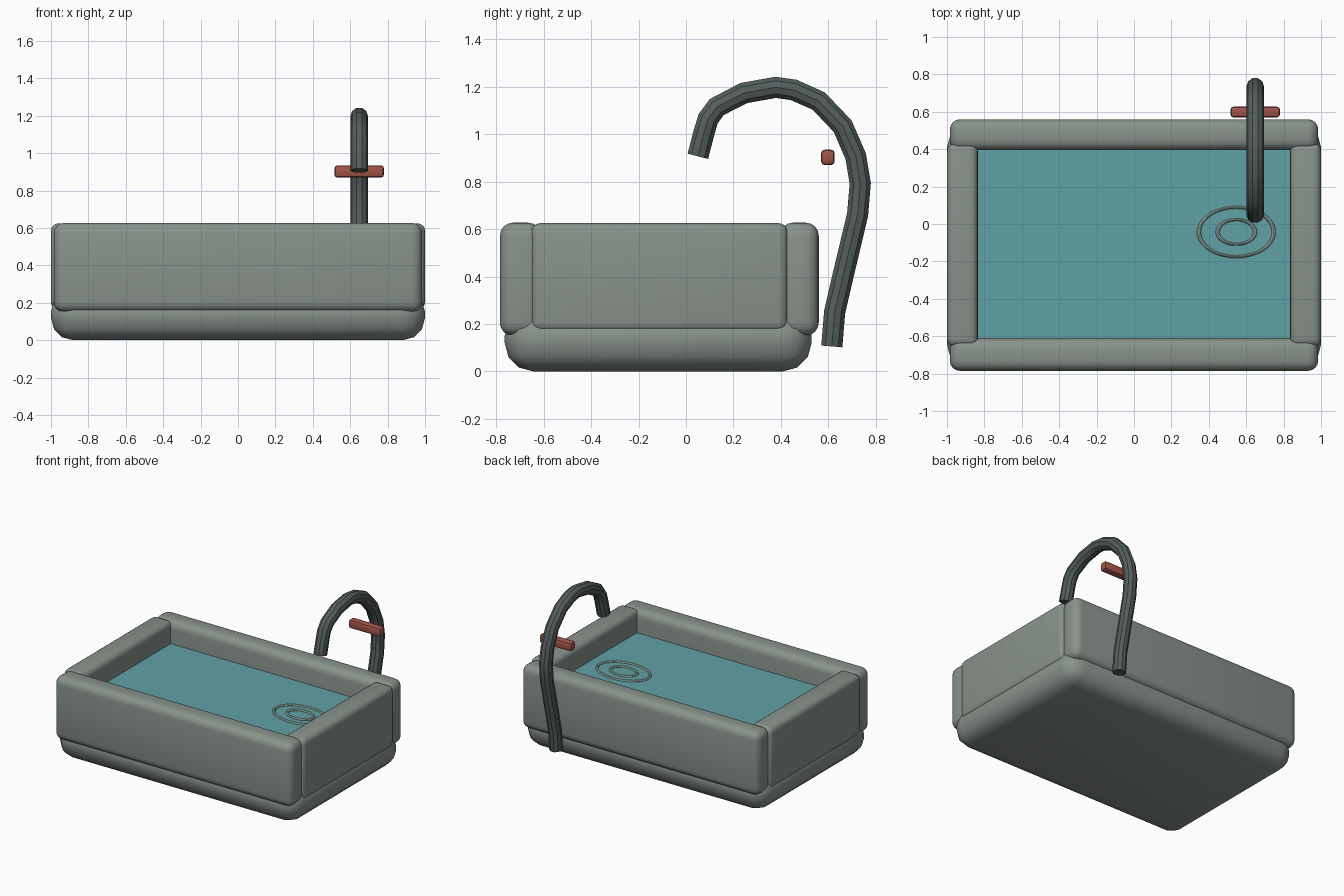
import bpy, bmesh, math
from mathutils import Vector

if "Cube" in bpy.data.objects:
    bpy.data.objects.remove(bpy.data.objects["Cube"])


def material(name, rgb):
    m = bpy.data.materials.new(name)
    m.diffuse_color = (*rgb, 1)
    m.use_nodes = True
    m.node_tree.nodes["Principled BSDF"].inputs["Base Color"].default_value = m.diffuse_color
    return m


STONE = material("stone", (0.25, 0.29, 0.26))
METAL = material("dark_metal", (0.09, 0.115, 0.11))
WATER = material("water_blue", (0.12, 0.36, 0.38))
FOAM = material("ripple_pale", (0.36, 0.52, 0.46))
RED = material("handle_red", (0.36, 0.09, 0.065))


def rounded_box(name, lo, hi, bevel, segments, mat):
    """Box between two corners with rounded edges."""
    lo, hi = Vector(lo), Vector(hi)
    bm = bmesh.new()
    bmesh.ops.create_cube(bm, size=1)
    for v in bm.verts:
        v.co = Vector(v.co[i] * (hi - lo)[i] for i in range(3))
    bmesh.ops.bevel(bm, geom=bm.edges[:], offset=bevel, segments=segments,
                    profile=0.5, affect='EDGES')
    me = bpy.data.meshes.new(name)
    bm.to_mesh(me)
    bm.free()
    ob = bpy.data.objects.new(name, me)
    ob.location = (lo + hi) / 2
    bpy.context.collection.objects.link(ob)
    me.materials.append(mat)
    smooth(ob)
    return ob


def smooth(ob):
    bpy.ops.object.select_all(action='DESELECT')
    ob.select_set(True)
    bpy.context.view_layer.objects.active = ob
    bpy.ops.object.shade_smooth_by_angle(angle=math.radians(35))


# Basin: slab with four padded walls
rounded_box("basin_base", (-1, -0.765, 0), (1, 0.53, 0.27), 0.12, 3, STONE)
rounded_box("front_wall", (-0.985, -0.785, 0.15), (0.985, -0.61, 0.627), 0.055, 4, STONE)
rounded_box("back_wall", (-0.985, 0.395, 0.15), (0.985, 0.56, 0.627), 0.055, 4, STONE)
for side, x0, x1 in (("left", -1, -0.835), ("right", 0.835, 1)):
    rounded_box(side + "_wall", (x0, -0.655, 0.165), (x1, 0.43, 0.625), 0.04, 4, STONE)

# Water surface
bpy.ops.mesh.primitive_plane_add(size=1, location=(0, -0.11, 0.46))
water = bpy.context.object
water.name = "water"
water.scale = (1.72, 1.04, 1)
water.data.materials.append(WATER)

# Ripples under the spout
for name, radius in (("outer_ripple", 0.2), ("inner_ripple", 0.1)):
    bpy.ops.mesh.primitive_torus_add(location=(0.547, -0.043, 0.463), major_radius=radius,
                                     minor_radius=0.011, major_segments=40, minor_segments=8)
    ring = bpy.context.object
    ring.name = name
    ring.scale = (1, 0.66, 1)
    ring.data.materials.append(FOAM)
    smooth(ring)

# Gooseneck faucet tube, path in (y, z)
path = [(0.615, 0.105), (0.627, 0.25), (0.661, 0.397), (0.724, 0.662), (0.735, 0.793),
        (0.716, 0.907), (0.661, 1.034), (0.56, 1.14), (0.455, 1.187), (0.379, 1.198),
        (0.244, 1.174), (0.13, 1.115), (0.093, 1.065), (0.074, 1.0), (0.05, 0.907)]
curve = bpy.data.curves.new("faucet", 'CURVE')
curve.dimensions = '3D'
curve.bevel_depth = 0.047
curve.bevel_resolution = 3
curve.use_fill_caps = True
spline = curve.splines.new('POLY')
spline.points.add(len(path) - 1)
for p, (y, z) in zip(spline.points, path):
    p.co = (0.648, y, z, 1)
faucet = bpy.data.objects.new("faucet", curve)
bpy.context.collection.objects.link(faucet)
curve.materials.append(METAL)
bpy.ops.object.select_all(action='DESELECT')
faucet.select_set(True)
bpy.context.view_layer.objects.active = faucet
bpy.ops.object.convert(target='MESH')
smooth(bpy.context.object)

# Faucet handle
rounded_box("faucet_handle", (0.516, 0.57, 0.87), (0.78, 0.627, 0.935), 0.015, 2, RED)
